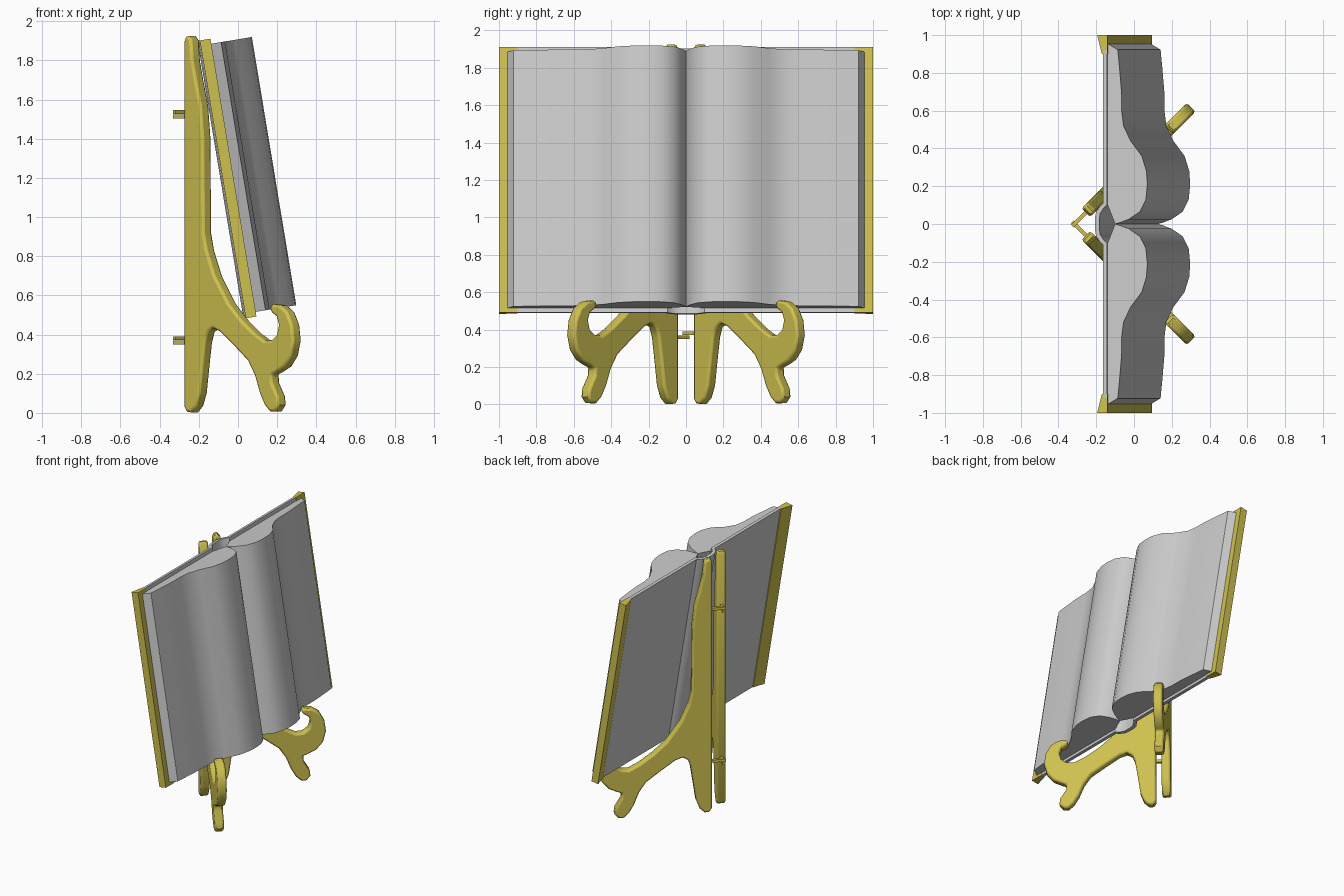
import bpy, bmesh, math
from mathutils import Matrix, Vector

gold = bpy.data.materials.new("gold")
gold.diffuse_color = (0.62, 0.53, 0.08, 1)


def prism(name, pts, d0, d1, matrix, mat=None, bevel=0, smooth=None):
    """Extrude a closed 2D outline from d0 to d1 and place it with a matrix."""
    bm = bmesh.new()
    face = bm.faces.new([bm.verts.new((a, b, d0)) for a, b in pts])
    ext = bmesh.ops.extrude_face_region(bm, geom=[face], use_keep_orig=True)
    top = [g for g in ext["geom"] if isinstance(g, bmesh.types.BMVert)]
    bmesh.ops.translate(bm, verts=top, vec=(0, 0, d1 - d0))
    bm.transform(matrix)
    bmesh.ops.recalc_face_normals(bm, faces=bm.faces)
    me = bpy.data.meshes.new(name)
    bm.to_mesh(me)
    bm.free()
    ob = bpy.data.objects.new(name, me)
    bpy.context.collection.objects.link(ob)
    if mat:
        me.materials.append(mat)
    if bevel:
        m = ob.modifiers.new("rounded_edges", "BEVEL")
        m.width, m.segments = bevel, 2
        m.limit_method, m.angle_limit = "ANGLE", math.radians(70)
    if smooth:
        bpy.ops.object.select_all(action="DESELECT")
        ob.select_set(True)
        bpy.context.view_layer.objects.active = ob
        bpy.ops.object.shade_smooth_by_angle(angle=math.radians(smooth))
    return ob


# Book frame: x = out of the cover, y = across, z = up the tilted cover
book = Matrix.Translation((0.04, 0, 0.483)) @ Matrix.Rotation(math.radians(-9.4), 4, "Y")

# Cover with a raised rounded spine
back = [(0.03, 0.92), (0.03, 0.11), (0.015, 0.095), (-0.006, 0.065), (-0.012, 0.03)]
inner = [(0.012, 0.03), (0.016, 0.055), (0.035, 0.085), (0.052, 0.1), (0.052, 0.92)]
flip = lambda pts: [(a, -b) for a, b in reversed(pts)]
prism("book_cover", back + flip(back) + flip(inner) + inner, 0, 1.438, book, smooth=40)

# Page block profile: fore edge, wavy open page, gutter
pages = [(0.052, 0.1), (0.052, 0.955), (0.106, 0.923), (0.116, 0.82), (0.126, 0.7),
         (0.127, 0.6), (0.137, 0.52), (0.175, 0.44), (0.235, 0.36), (0.260, 0.28),
         (0.265, 0.21), (0.257, 0.13), (0.225, 0.065), (0.165, 0.025), (0.12, 0.008),
         (0.092, 0.0)]
cover_edge = [(0.025, 0.9), (0.0, 1.0), (0.055, 1.0), (0.055, 0.9)]

# Easel panel outline (horizontal distance seen from the front, height)
panel = [(0, 0.03), (0.012, 0.005), (0.035, 0.002), (0.06, 0.035), (0.078, 0.1), (0.09, 0.22),
         (0.105, 0.36), (0.118, 0.41), (0.145, 0.432), (0.18, 0.415), (0.25, 0.345),
         (0.325, 0.265), (0.36, 0.19), (0.385, 0.1), (0.41, 0.04), (0.437, 0.006),
         (0.462, 0.008), (0.481, 0.04), (0.477, 0.085), (0.447, 0.155), (0.445, 0.195),
         (0.47, 0.208), (0.51, 0.235), (0.543, 0.29), (0.558, 0.37), (0.55, 0.45),
         (0.525, 0.515), (0.49, 0.548), (0.45, 0.556), (0.435, 0.535), (0.448, 0.51),
         (0.472, 0.49), (0.482, 0.45), (0.472, 0.4), (0.445, 0.372), (0.41, 0.368),
         (0.36, 0.405), (0.29, 0.475), (0.225, 0.56), (0.155, 0.7), (0.115, 0.83),
         (0.1, 0.92), (0.097, 1.4), (0.085, 1.57), (0.06, 1.7), (0.043, 1.8),
         (0.036, 1.905), (0.022, 1.925), (0.008, 1.922), (0, 1.9)]
panel = [(q * math.sqrt(2), z) for q, z in panel]

for side, word in ((1, "left"), (-1, "right")):
    mirror = Matrix.Diagonal((1, side, 1, 1))
    prism("pages_" + word, pages, 0.024, 1.412, mirror @ book, smooth=40)
    prism("cover_edge_" + word, cover_edge, 0, 1.438, mirror @ book, gold)

    # Easel panel frame: x = along the panel at 45 degrees, y = up, z = thickness
    h = math.sqrt(0.5)
    stand = mirror @ Matrix(((h, 0, h, -0.255), (h, 0, -h, 0.06), (0, 1, 0, 0), (0, 0, 0, 1)))
    prism("easel_panel_" + word, panel, -0.032, 0.032, stand, gold, bevel=0.013, smooth=40)

    # Interlocking hinge tabs at the back
    for z, place in ((0.37, "lower"), (1.525, "upper")):
        z += side * 0.011
        tab = [(-0.1, z - 0.01), (0.03, z - 0.01), (0.03, z + 0.01), (-0.1, z + 0.01)]
        prism(f"hinge_{place}_{word}", tab, -0.01, 0.01, stand, gold)
